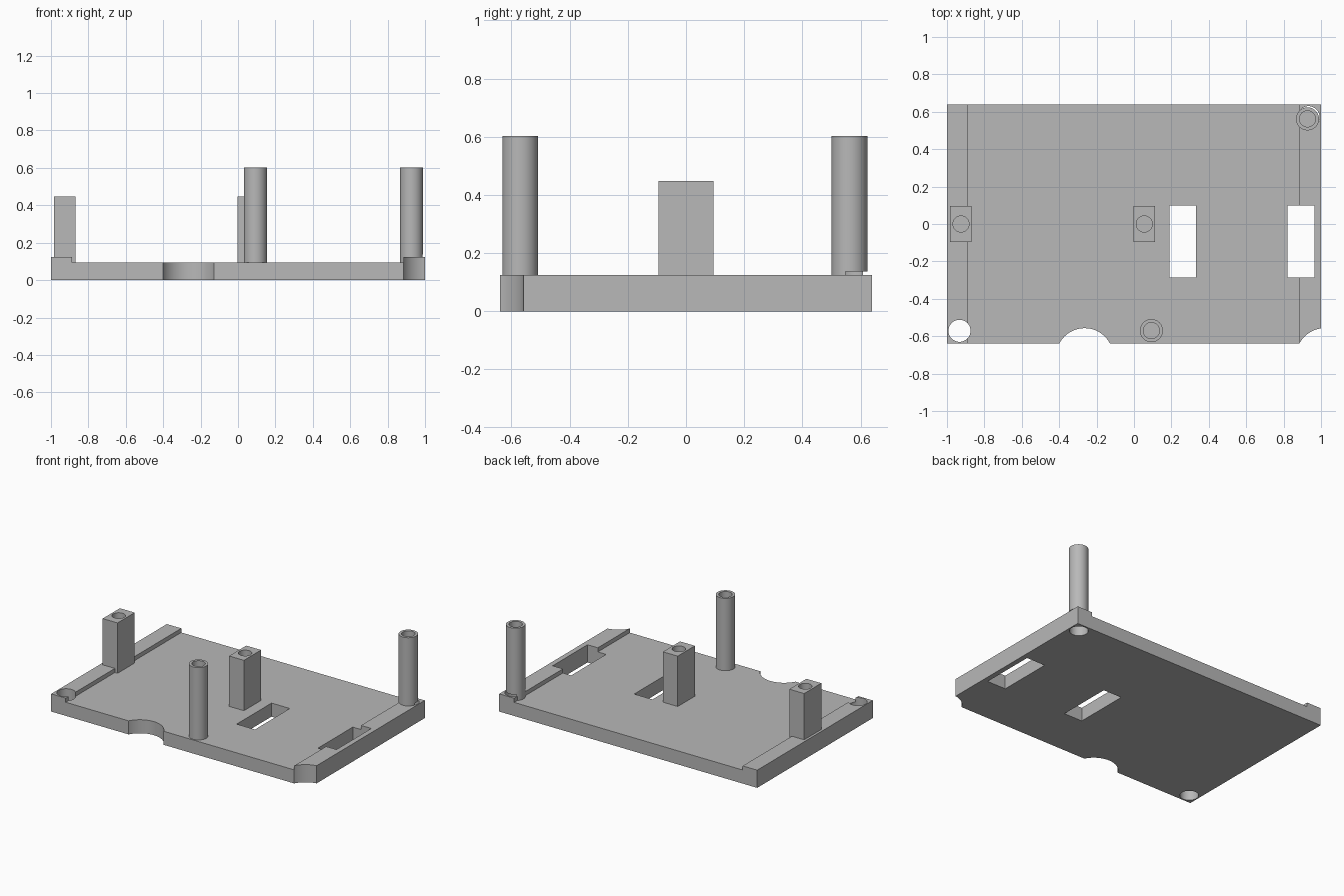
import bpy
import bmesh

cube = bpy.data.objects.get("Cube")
if cube:
    bpy.data.objects.remove(cube, do_unlink=True)

grey = bpy.data.materials.new("plain grey")
grey.use_nodes = True
GREY = (0.48, 0.48, 0.48, 1)
grey.diffuse_color = GREY
grey.node_tree.nodes["Principled BSDF"].inputs["Base Color"].default_value = GREY

HALF_Y = 0.64
FLOOR = 0.095       # top of the thin plate
RAIL = 0.124        # top of the raised side rails
SUNK = FLOOR - 0.01  # posts are seated slightly into the plate


def prism(name, outline, offset):
    """Extrude a closed outline of 3D points along an offset."""
    bm = bmesh.new()
    face = bm.faces.new([bm.verts.new(p) for p in outline])
    top = bmesh.ops.extrude_face_region(bm, geom=[face])
    moved = [v for v in top["geom"] if isinstance(v, bmesh.types.BMVert)]
    bmesh.ops.translate(bm, verts=moved, vec=offset)
    bmesh.ops.recalc_face_normals(bm, faces=bm.faces)
    mesh = bpy.data.meshes.new(name)
    bm.to_mesh(mesh)
    bm.free()
    mesh.materials.append(grey)
    obj = bpy.data.objects.new(name, mesh)
    bpy.context.collection.objects.link(obj)
    return obj


def box(name, x0, x1, y0, y1, z0, z1):
    outline = [(x0, y0, z0), (x1, y0, z0), (x1, y1, z0), (x0, y1, z0)]
    return prism(name, outline, (0, 0, z1 - z0))


def cylinder(name, x, y, r, z0, z1):
    bpy.ops.mesh.primitive_cylinder_add(
        vertices=64, radius=r, depth=z1 - z0, location=(x, y, (z0 + z1) / 2))
    obj = bpy.context.object
    obj.name = name
    obj.data.materials.append(grey)
    return obj


def cut(obj, *cutters):
    """Subtract the cutters, then remove them."""
    bpy.context.view_layer.objects.active = obj
    for cutter in cutters:
        cutter.hide_render = True
        mod = obj.modifiers.new("cut", "BOOLEAN")
        mod.operation = "DIFFERENCE"
        mod.solver = "EXACT"
        mod.object = cutter
        bpy.ops.object.modifier_apply(modifier=mod.name)
        bpy.data.objects.remove(cutter, do_unlink=True)


def corner_hole(side):
    """Blind pocket under the corner post, or open hole opposite it."""
    return cylinder("corner_hole_cutter", side * 0.933, side * 0.571, 0.059, -0.1, 0.136)


# Base plate with a raised rail along each short side
section = [(-1, 0), (1, 0), (1, RAIL), (0.884, RAIL), (0.884, FLOOR),
           (-0.888, FLOOR), (-0.888, RAIL), (-1, RAIL)]
plate = prism("base_plate", [(x, -HALF_Y, z) for x, z in section], (0, 2 * HALF_Y, 0))
cut(plate,
    corner_hole(-1), corner_hole(1),
    cylinder("front_notch_cutter", -0.264, -0.71, 0.153, -0.1, 0.3),
    cylinder("corner_notch_cutter", 1.02, -0.71, 0.153, -0.1, 0.3),
    box("middle_slot_cutter", 0.19, 0.332, -0.286, 0.1, -0.1, 0.3),
    box("side_slot_cutter", 0.82, 0.964, -0.286, 0.1, -0.1, 0.3))
parts = [plate]

# Tall round posts with screw holes
for name, x, y in (("front_post", 0.093, -0.57), ("back_corner_post", 0.9275, 0.562)):
    post = cylinder(name, x, y, 0.0615, SUNK, 0.602)
    cut(post, cylinder("screw_hole_cutter", x, y, 0.043, 0.3, 0.7))
    parts.append(post)
cut(parts[-1], corner_hole(1))

# Shorter square pegs with screw holes
for name, x in (("side_peg", -0.925), ("middle_peg", 0.055)):
    peg = box(name, x - 0.0575, x + 0.0575, -0.095, 0.095, SUNK, 0.448)
    cut(peg, cylinder("screw_hole_cutter", x, 0, 0.043, 0.2, 0.6))
    parts.append(peg)

# Smooth the round walls, keep the edges sharp
bpy.ops.object.select_all(action="DESELECT")
for part in parts:
    part.select_set(True)
bpy.context.view_layer.objects.active = plate
bpy.ops.object.shade_smooth_by_angle()
